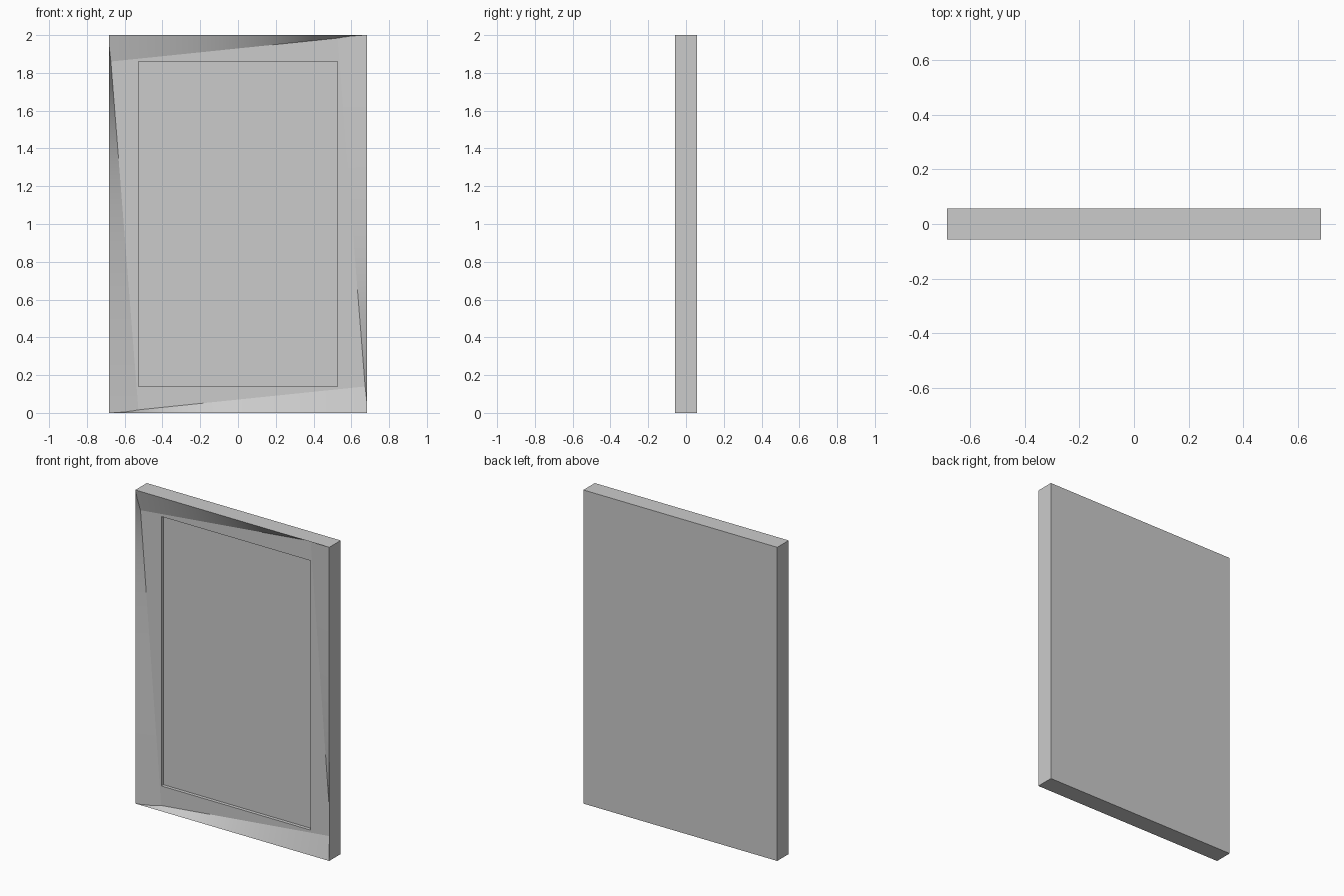
import bpy, bmesh
from mathutils import Vector
from mathutils.geometry import intersect_line_line_2d as cross

if "Cube" in bpy.data.objects:
    bpy.data.objects.remove(bpy.data.objects["Cube"])

W, H, D = 0.684, 2.0, 0.0575        # half width, height, half depth
RAIL_X, RAIL_Z = 0.158, 0.141       # widest part of the side / top-bottom bevels
FLOOR_Y, PANEL_Y = -0.0215, 0.0     # depth of recessed face and inner panel
SEGMENTS = 32


def finish(bm, name, smooth=False):
    mesh = bpy.data.meshes.new(name)
    bm.to_mesh(mesh)
    bm.free()
    obj = bpy.data.objects.new(name, mesh)
    bpy.context.collection.objects.link(obj)
    if smooth:
        for p in mesh.polygons:
            p.use_smooth = True
    return obj


def loop(bm, points, y):
    return [bm.verts.new((p[0], y, p[1])) for p in points]


def bridge(bm, a, b, closed=True):
    n = len(a)
    for i in range(n if closed else n - 1):
        j = (i + 1) % n
        bm.faces.new((a[i], a[j], b[j], b[i]))


# Outer shell: box with its front left open for the sculpted face
bm = bmesh.new()
bmesh.ops.create_cube(bm, size=1)
bmesh.ops.scale(bm, vec=(2 * W, 2 * D, H), verts=bm.verts)
bmesh.ops.translate(bm, vec=(0, 0, H / 2), verts=bm.verts)
bmesh.ops.delete(bm, geom=[f for f in bm.faces if f.normal.y < -0.5], context='FACES_ONLY')
finish(bm, "frame_shell")

# Pinwheel of twisted bevels: start corner, end corner, inner end point
corners = [Vector(c) for c in ((-W, 0), (W, 0), (W, H), (-W, H))]
inward = [Vector(v) for v in ((0, RAIL_Z), (-RAIL_X, 0), (0, -RAIL_Z), (RAIL_X, 0))]
rails = [(corners[i], corners[(i + 1) % 4], corners[(i + 1) % 4] + inward[i]) for i in range(4)]

bm = bmesh.new()
for start, end, inner in rails:
    steps = [i / SEGMENTS for i in range(SEGMENTS + 1)]
    bridge(bm,
           loop(bm, [start.lerp(end, t) for t in steps], -D),
           loop(bm, [start.lerp(inner, t) for t in steps], FLOOR_Y), closed=False)
finish(bm, "twisted_bevels", smooth=True)

# Recessed face bounded by the bevels, stepping down to the inner panel
edge = [cross(rails[i][0], rails[i][2], rails[i - 1][0], rails[i - 1][2]) for i in range(4)]
px, pz = W - RAIL_X, RAIL_Z
rect = [(-px, pz), (px, pz), (px, H - pz), (-px, H - pz)]
bm = bmesh.new()
outer, rim, base = loop(bm, edge, FLOOR_Y), loop(bm, rect, FLOOR_Y), loop(bm, rect, PANEL_Y)
bridge(bm, outer, rim)
bridge(bm, rim, base)
bm.faces.new(base)
finish(bm, "recessed_panel")
